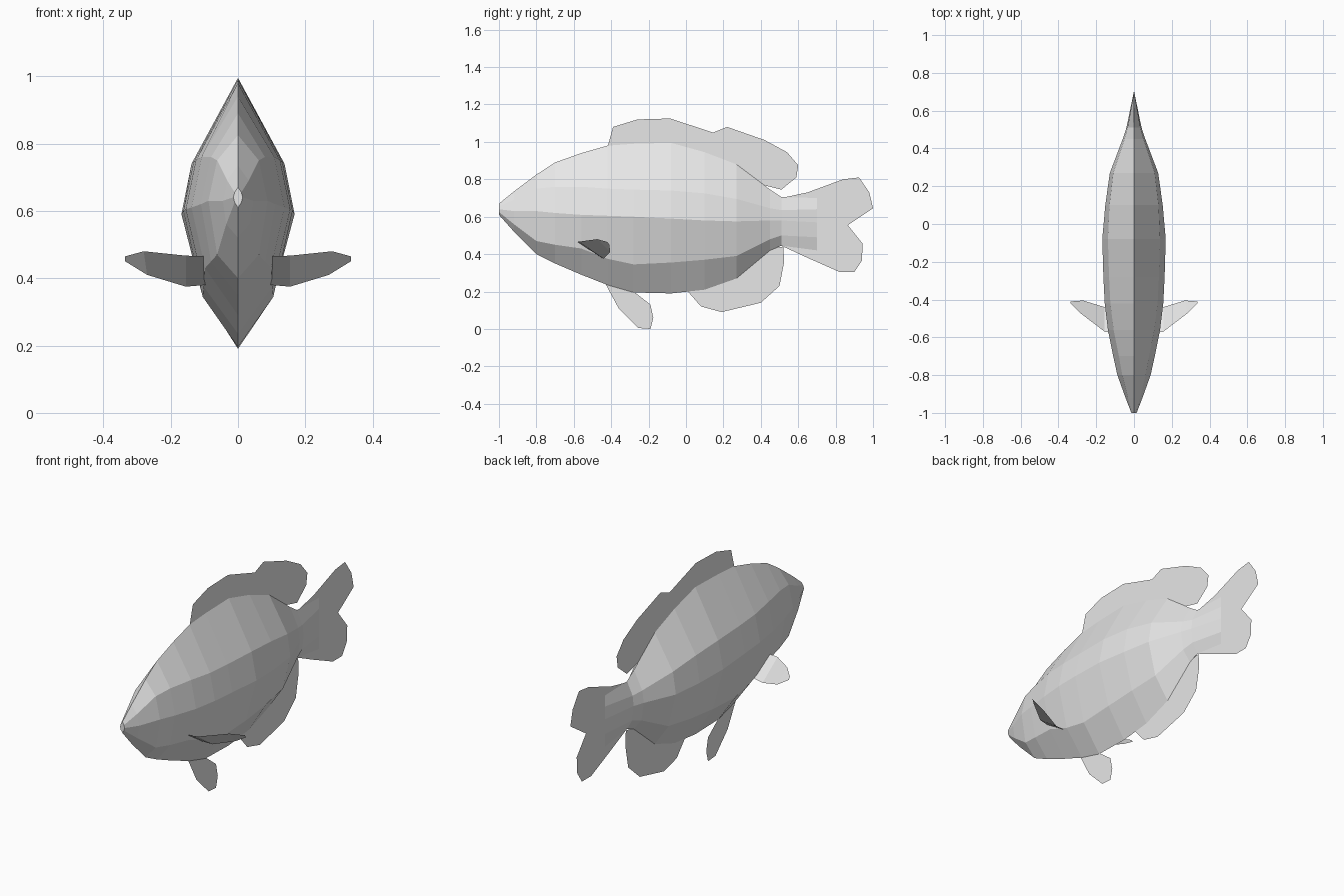
import bpy, bmesh

grey = bpy.data.materials.new("light grey")
grey.diffuse_color = (0.8, 0.8, 0.8, 1)


def add_object(name, verts, faces, fix_normals=False):
    mesh = bpy.data.meshes.new(name)
    mesh.from_pydata(verts, [], faces)
    mesh.materials.append(grey)
    if fix_normals:
        bm = bmesh.new()
        bm.from_mesh(mesh)
        bmesh.ops.remove_doubles(bm, verts=bm.verts, dist=0.0005)
        bmesh.ops.recalc_face_normals(bm, faces=bm.faces)
        bm.to_mesh(mesh)
        bm.free()
    obj = bpy.data.objects.new(name, mesh)
    bpy.context.collection.objects.link(obj)
    return obj


# Body cross-sections: y, top z, three (x, z) side points, bottom z
sections = [
    (-1.00, 0.67, (0.010, 0.655), (0.014, 0.64), (0.010, 0.625), 0.61),
    (-0.92, 0.735, (0.032, 0.69), (0.045, 0.63), (0.035, 0.56), 0.52),
    (-0.80, 0.825, (0.062, 0.75), (0.088, 0.63), (0.062, 0.47), 0.40),
    (-0.70, 0.89, (0.080, 0.76), (0.110, 0.62), (0.080, 0.45), 0.35),
    (-0.56, 0.94, (0.108, 0.76), (0.138, 0.61), (0.098, 0.43), 0.29),
    (-0.42, 0.98, (0.125, 0.75), (0.155, 0.605), (0.102, 0.375), 0.235),
    (-0.28, 0.99, (0.132, 0.745), (0.162, 0.60), (0.105, 0.345), 0.195),
    (-0.08, 0.995, (0.138, 0.74), (0.168, 0.59), (0.105, 0.355), 0.19),
    (0.10, 0.945, (0.130, 0.725), (0.152, 0.58), (0.098, 0.37), 0.21),
    (0.27, 0.88, (0.110, 0.695), (0.128, 0.575), (0.083, 0.39), 0.27),
    (0.45, 0.745, (0.050, 0.645), (0.060, 0.58), (0.045, 0.48), 0.42),
    (0.51, 0.705, (0.034, 0.635), (0.040, 0.58), (0.032, 0.50), 0.445),
    (0.70, 0.70, (0.001, 0.64), (0.001, 0.57), (0.001, 0.49), 0.42),
]
verts = []
for y, top, a, b, c, bottom in sections:
    verts.append((0, y, top))
    verts += [(x, y, z) for x, z in (a, b, c)]
    verts.append((0, y, bottom))
    verts += [(-x, y, z) for x, z in (c, b, a)]
n = 8
faces = [(i * n + k, i * n + (k + 1) % n, (i + 1) * n + (k + 1) % n, (i + 1) * n + k)
         for i in range(len(sections) - 1) for k in range(n)]
faces += [tuple(range(n)), tuple(range(len(verts) - n, len(verts)))]
add_object("body", verts, faces, True)

# Flat fins on the centre plane, outlined as (y, z)
fins = {
    "dorsal_fin": [(-0.42, 0.97), (-0.39, 1.08), (-0.26, 1.12), (-0.085, 1.125),
                   (0.145, 1.05), (0.22, 1.08), (0.42, 1.01), (0.54, 0.945),
                   (0.60, 0.875), (0.59, 0.81), (0.51, 0.745), (0.41, 0.77),
                   (0.27, 0.87), (-0.08, 0.98)],
    "tail_fin": [(0.51, 0.70), (0.65, 0.73), (0.84, 0.80), (0.925, 0.81),
                 (0.98, 0.73), (1.0, 0.645), (0.865, 0.555), (0.945, 0.455),
                 (0.94, 0.365), (0.90, 0.305), (0.82, 0.305), (0.65, 0.38),
                 (0.51, 0.445)],
    "anal_fin": [(0.01, 0.20), (0.08, 0.12), (0.19, 0.09), (0.40, 0.14),
                 (0.50, 0.23), (0.525, 0.36), (0.52, 0.44), (0.46, 0.43),
                 (0.27, 0.28), (0.10, 0.22)],
    "pelvic_fin": [(-0.43, 0.24), (-0.36, 0.11), (-0.255, 0.005), (-0.19, 0.0),
                   (-0.175, 0.06), (-0.19, 0.13), (-0.28, 0.20)],
}
for name, outline in fins.items():
    add_object(name, [(0, y, z) for y, z in outline], [tuple(range(len(outline)))])

# Pectoral fins: strips between a leading and a trailing edge
leading = [(0.095, -0.58, 0.465), (0.155, -0.57, 0.467), (0.28, -0.475, 0.48), (0.335, -0.42, 0.465)]
trailing = [(0.095, -0.45, 0.38), (0.155, -0.44, 0.375), (0.27, -0.405, 0.41), (0.335, -0.41, 0.45)]
for side, label in ((1, "right"), (-1, "left")):
    pts = [(side * x, y, z) for x, y, z in leading + trailing]
    quads = [(i, i + 4, i + 5, i + 1)[::side] for i in range(3)]
    add_object(label + "_pectoral_fin", pts, quads)
